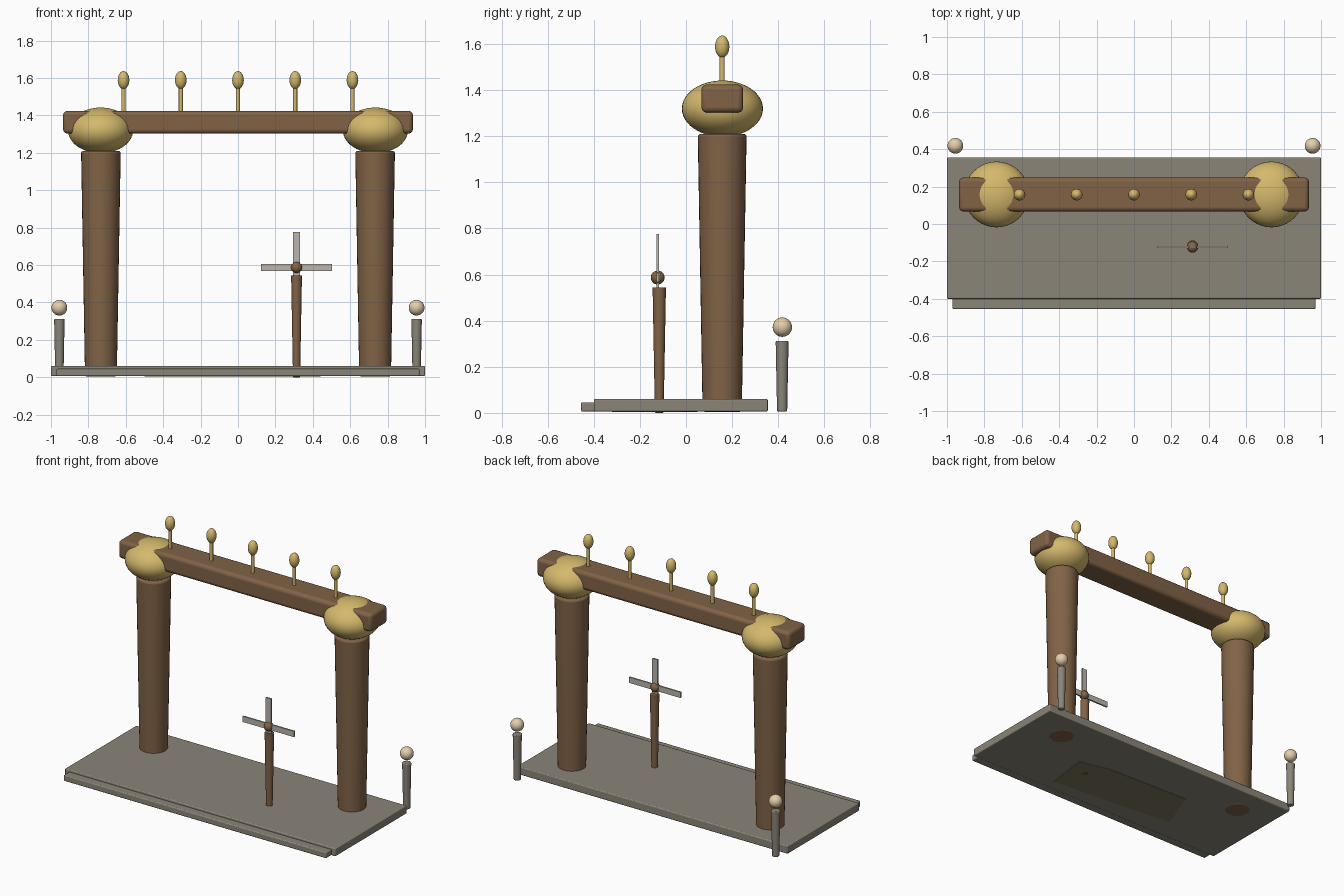
import bpy, bmesh, math
from mathutils import Matrix

if "Cube" in bpy.data.objects:
    bpy.data.objects.remove(bpy.data.objects["Cube"])


def material(name, rgb):
    m = bpy.data.materials.new(name)
    m.diffuse_color = (*rgb, 1)
    m.use_nodes = True
    m.node_tree.nodes["Principled BSDF"].inputs["Base Color"].default_value = m.diffuse_color
    return m


WOOD = material("wood", (0.22, 0.125, 0.062))
GOLD = material("gold", (0.66, 0.48, 0.15))
STONE = material("stone", (0.26, 0.235, 0.19))
PALE = material("pale_lamp", (0.78, 0.62, 0.42))
BLADE = material("blade", (0.5, 0.47, 0.42))
EARTH = material("earth", (0.2, 0.18, 0.11))


def finish(name, bm, mat, bevel=0, segments=3):
    me = bpy.data.meshes.new(name)
    bmesh.ops.recalc_face_normals(bm, faces=bm.faces)
    bm.to_mesh(me)
    bm.free()
    ob = bpy.data.objects.new(name, me)
    bpy.context.collection.objects.link(ob)
    me.materials.append(mat)
    bpy.ops.object.select_all(action='DESELECT')
    ob.select_set(True)
    bpy.context.view_layer.objects.active = ob
    bpy.ops.object.shade_smooth_by_angle(angle=math.radians(35))
    if bevel:
        b = ob.modifiers.new("bevel", 'BEVEL')
        b.width, b.segments = bevel, segments
        b.limit_method = 'ANGLE'
        b.angle_limit = math.radians(40)
    return ob


def box(name, lo, hi, mat, bevel=0):
    size = [b - a for a, b in zip(lo, hi)]
    mid = [(a + b) / 2 for a, b in zip(lo, hi)]
    bm = bmesh.new()
    bmesh.ops.create_cube(bm, size=1, matrix=Matrix.Translation(mid) @ Matrix.Diagonal((*size, 1)))
    return finish(name, bm, mat, bevel)


def taper(name, x, y, z0, z1, r0, r1, mat, bevel=0, sides=32):
    bm = bmesh.new()
    bmesh.ops.create_cone(bm, cap_ends=True, segments=sides, radius1=r0, radius2=r1,
                          depth=z1 - z0, matrix=Matrix.Translation((x, y, (z0 + z1) / 2)))
    return finish(name, bm, mat, bevel)


def ball(name, loc, radii, mat, u=32, v=20):
    bm = bmesh.new()
    bmesh.ops.create_uvsphere(bm, u_segments=u, v_segments=v, radius=1,
                              matrix=Matrix.Translation(loc) @ Matrix.Diagonal((*radii, 1)))
    return finish(name, bm, mat)


# Platform and front step
box("platform", (-1, -0.40, 0.006), (1, 0.355, 0.06), STONE, 0.006)
box("front_step", (-0.97, -0.455, 0.006), (0.97, -0.395, 0.046), STONE, 0.006)

# Thin earth patch beneath the platform
bm = bmesh.new()
outline = [(0.44, -0.02), (0.40, -0.32), (-0.5, -0.245), (-0.39, 0.05), (0.22, 0.03)]
face = bm.faces.new([bm.verts.new((x, y, 0.004)) for x, y in outline])
top = bmesh.ops.extrude_face_region(bm, geom=[face])["geom"]
bmesh.ops.translate(bm, vec=(0, 0, 0.006), verts=[g for g in top if isinstance(g, bmesh.types.BMVert)])
finish("ground_patch", bm, EARTH)

# Pillars, round capitals and back lamp posts on both sides
for side, s in (("left", -1), ("right", 1)):
    taper(side + "_pillar", s * 0.733, 0.157, 0.004, 1.21, 0.085, 0.106, WOOD, 0.012)
    ball(side + "_capital", (s * 0.735, 0.158, 1.32), (0.174, 0.176, 0.122), GOLD, 40, 24)
    taper(side + "_post", s * 0.955, 0.417, 0.006, 0.312, 0.022, 0.028, STONE, 0.005, 24)
    ball(side + "_lamp", (s * 0.955, 0.418, 0.372), (0.042, 0.042, 0.042), PALE, 24, 16)

# Crossbeam with rounded edges
box("crossbeam", (-0.935, 0.067, 1.303), (0.935, 0.248, 1.424), WOOD, 0.022)

# Row of finials along the beam
for i in range(5):
    x = (i - 2) * 0.306
    taper(f"finial_stem_{i + 1}", x, 0.157, 1.41, 1.56, 0.011, 0.011, GOLD, 0, 16)
    ball(f"finial_bud_{i + 1}", (x, 0.157, 1.589), (0.031, 0.031, 0.048), GOLD, 24, 16)

# Pinwheel on a stake
taper("pinwheel_stake", 0.313, -0.116, 0.0, 0.545, 0.019, 0.029, WOOD, 0.004, 24)
ball("pinwheel_hub", (0.313, -0.123, 0.587), (0.03, 0.03, 0.03), WOOD, 24, 16)
box("pinwheel_blade_across", (0.123, -0.128, 0.568), (0.503, -0.117, 0.606), BLADE)
box("pinwheel_blade_upright", (0.294, -0.128, 0.397), (0.332, -0.117, 0.777), BLADE)
